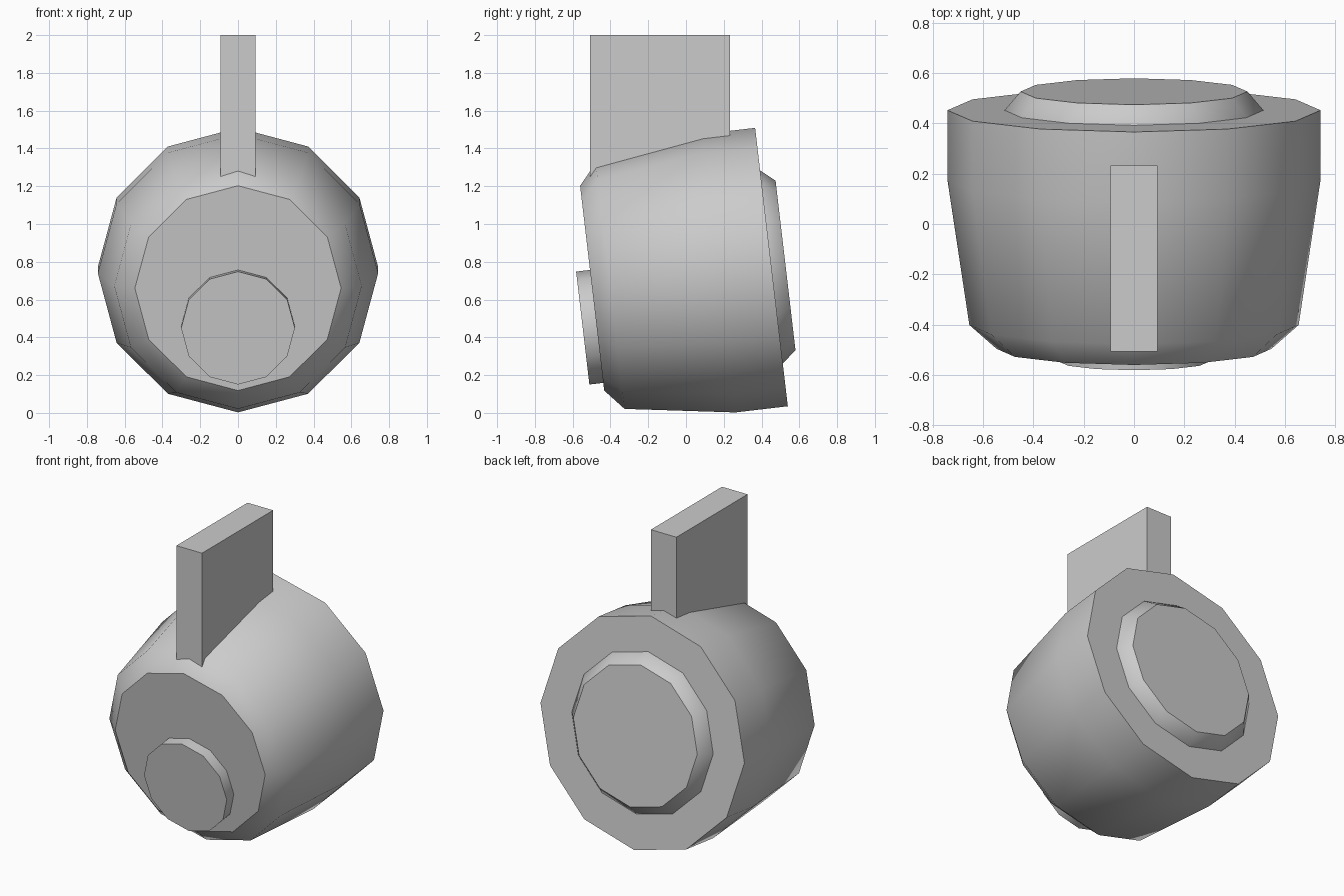
import bpy, bmesh
from math import radians, cos, sin, pi
from mathutils import Vector, Matrix

if "Cube" in bpy.data.objects:
    bpy.data.objects.remove(bpy.data.objects["Cube"])

SIDES = 12
# tilted frame: local y runs along the housing axis, origin at the back face centre
FRAME = Matrix.Translation((0, 0.4525, 0.772)) @ Matrix.Rotation(radians(6.7), 4, 'X')


def finish(name, bm, angle=40):
    bmesh.ops.recalc_face_normals(bm, faces=bm.faces)
    mesh = bpy.data.meshes.new(name)
    bm.to_mesh(mesh)
    bm.free()
    mesh.shade_smooth()
    mesh.set_sharp_from_angle(angle=radians(angle))
    obj = bpy.data.objects.new(name, mesh)
    bpy.context.collection.objects.link(obj)
    return obj


def turned(name, profile, drop=0.0):
    """Closed 12-sided turning from (axial, radius) points, lowered by drop."""
    bm = bmesh.new()
    rings = []
    for a, r in profile:
        rings.append([bm.verts.new((r * cos(2 * pi * i / SIDES), a,
                                    r * sin(2 * pi * i / SIDES) - drop))
                      for i in range(SIDES)])
    for lo, hi in zip(rings, rings[1:]):
        for i in range(SIDES):
            j = (i + 1) % SIDES
            bm.faces.new((lo[i], lo[j], hi[j], hi[i]))
    bm.faces.new(rings[0])
    bm.faces.new(rings[-1])
    bm.transform(FRAME)
    return finish(name, bm)


# main housing: chamfered front, taper, straight rear band
turned("housing", [(-0.956, 0.546), (-0.86, 0.655), (-0.28, 0.742), (0, 0.742)])
# bevelled plate on the back face
turned("rear_plate", [(-0.02, 0.515), (0, 0.515), (0.075, 0.451)])
# small off-centre disc on the front face
turned("front_disc", [(-1.03, 0.301), (-0.94, 0.301)], drop=0.204)

# upright mounting fin sunk into the top of the housing
bm = bmesh.new()
bmesh.ops.create_cube(bm, size=1)
lo, hi = Vector((-0.093, -0.507, 1.2)), Vector((0.093, 0.232, 2.0))
bm.transform(Matrix.Translation((lo + hi) / 2) @ Matrix.Diagonal((*(hi - lo), 1)))
finish("mounting_fin", bm)
